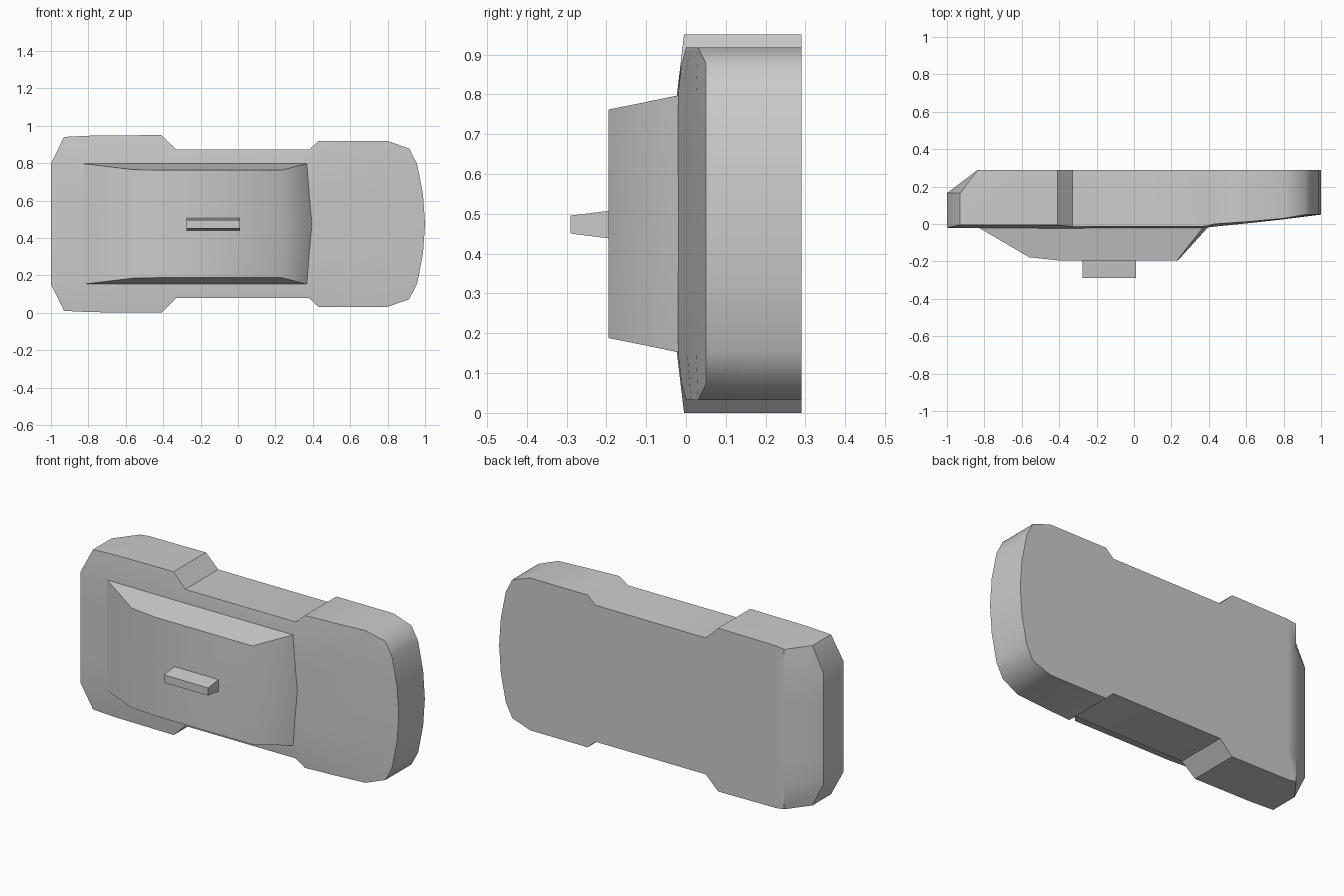
import bpy, bmesh, math

if "Cube" in bpy.data.objects:
    bpy.data.objects.remove(bpy.data.objects["Cube"])

CZ = 0.475      # mirror plane of the car, which lies on its side
INNER = 0.3225  # half width of the cabin base


def finish(name, bm, angle):
    loose = [v for v in bm.verts if not v.link_faces]
    bmesh.ops.delete(bm, geom=loose, context='VERTS')
    bmesh.ops.recalc_face_normals(bm, faces=bm.faces)
    me = bpy.data.meshes.new(name)
    bm.to_mesh(me)
    bm.free()
    ob = bpy.data.objects.new(name, me)
    bpy.context.collection.objects.link(ob)
    bpy.ops.object.select_all(action='DESELECT')
    ob.select_set(True)
    bpy.context.view_layer.objects.active = ob
    bpy.ops.object.shade_smooth_by_angle(angle=math.radians(angle))
    return ob


# Body: stations along the length (x, half width, edge y, inner y)
stations = [
    (-1.0, 0.465, -0.005, -0.02), (-0.78, 0.472, -0.005, -0.022),
    (-0.41, 0.475, -0.005, -0.023), (-0.33, 0.397, -0.014, -0.023),
    (0.38, 0.397, -0.012, -0.02), (0.43, 0.443, 0.0, -0.014),
    (0.60, 0.443, 0.012, 0.003), (0.80, 0.443, 0.03, 0.025),
    (0.915, 0.403, 0.048, 0.042), (1.0, 0.403, 0.05, 0.05),
]
# The last two stations share their outer corner, the nose bows between them
nose_x = [0.915, 0.957, 0.989, 1.0, 0.989, 0.957, 0.915]
stations.pop(-2)
last = len(stations) - 1

bm = bmesh.new()
levels = []
for level in range(3):                       # top skin, rear break line, underside
    grid = []
    for i, (x, w, ye, yi) in enumerate(stations):
        row = []
        for j, z in enumerate((-w, -INNER, -0.16, 0, 0.16, INNER, w)):
            edge = j in (0, 6)
            px = x
            if i == 0:
                px = -0.835 if level == 2 else (-0.93 if edge else -1.0)
            elif i == last:
                px = nose_x[j]
            py = (ye if edge else yi, 0.165, 0.29)[level]
            row.append(bm.verts.new((px, py, CZ + z)))
        grid.append(row)
    levels.append(grid)
for g in (levels[0], levels[2]):
    for i in range(last):
        for j in range(6):
            bm.faces.new((g[i][j], g[i][j + 1], g[i + 1][j + 1], g[i + 1][j]))
rim = ([(i, 0) for i in range(last)] + [(last, j) for j in range(6)]
       + [(i, 6) for i in range(last, 0, -1)] + [(0, j) for j in range(6, 0, -1)])
for a, b in zip(levels, levels[1:]):
    for (i, j), (k, l) in zip(rim, rim[1:] + rim[:1]):
        bm.faces.new((a[i][j], a[k][l], b[k][l], b[i][j]))
finish("car_body", bm, 44)

# Cabin: rear window, roof and windscreen (side x, centre x, y, half width)
profile = [(-0.83, -0.83, -0.02, INNER), (-0.56, -0.56, -0.178, 0.29),
           (-0.40, -0.40, -0.195, 0.287), (0.23, 0.235, -0.195, 0.287),
           (0.37, 0.395, -0.018, INNER)]
bm = bmesh.new()
rows = [[bm.verts.new((xs, y, CZ - w)), bm.verts.new((xc, y, CZ)),
         bm.verts.new((xs, y, CZ + w))] for xs, xc, y, w in profile]
for a, b in zip(rows, rows[1:]):
    for j in range(2):
        bm.faces.new((a[j], a[j + 1], b[j + 1], b[j]))
for j in (0, 2):
    bm.faces.new([r[j] for r in rows])
bm.faces.new(rows[0] + rows[-1][::-1])
finish("cabin", bm, 60)

# Roof sign: tapered block
bm = bmesh.new()
bmesh.ops.create_cube(bm, size=1)
for v in bm.verts:
    out = v.co.y < 0
    half = 0.0225 if out else 0.035
    v.co = (-0.132 + v.co.x * 0.285, -0.29 if out else -0.19,
            0.473 + (half if v.co.z > 0 else -half))
finish("roof_sign", bm, 30)
